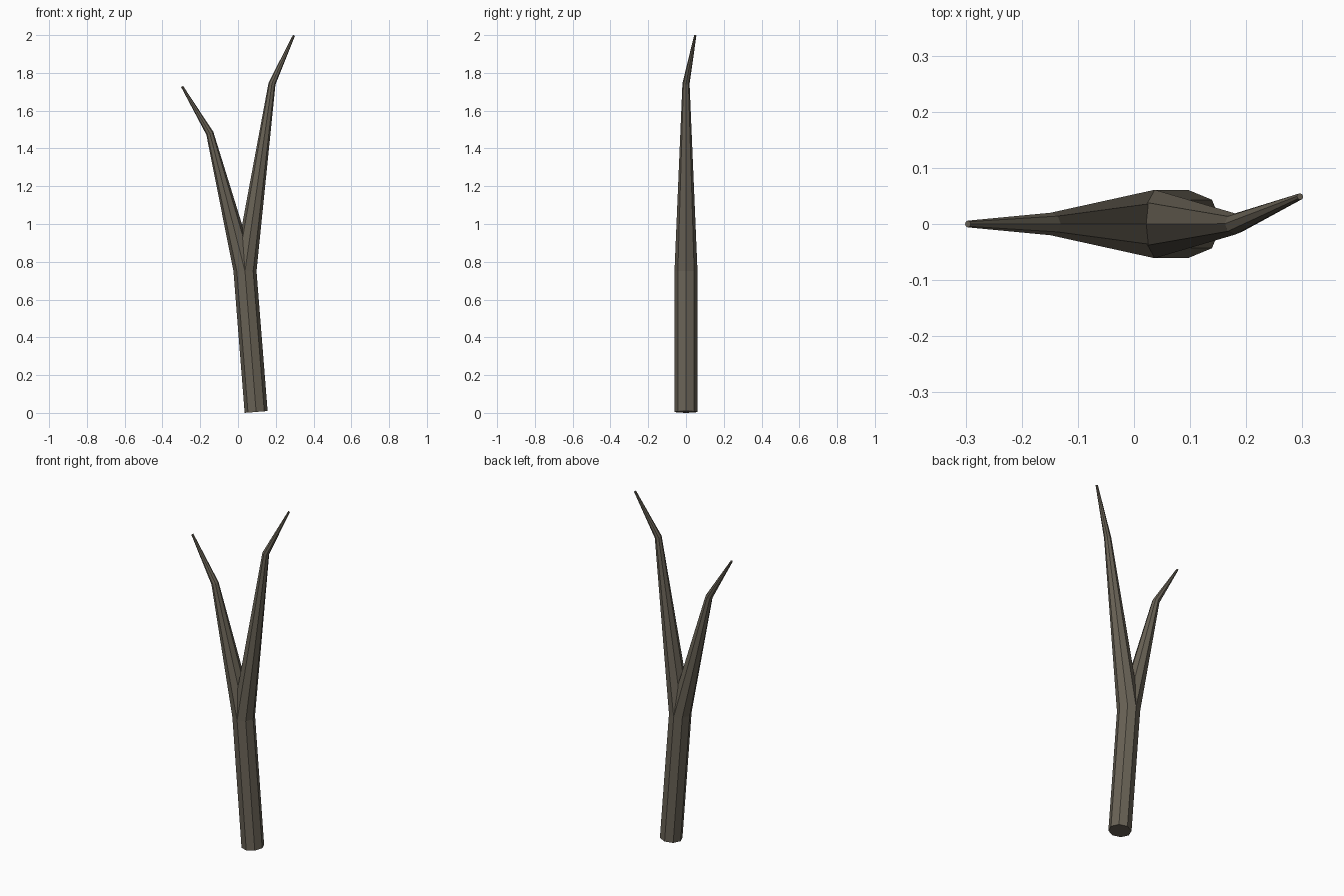
import bpy, bmesh, math
from mathutils import Vector

if "Cube" in bpy.data.objects:
    bpy.data.objects.remove(bpy.data.objects["Cube"])

SIDES = 8
bark = bpy.data.materials.new("bark")
bark.diffuse_color = (0.14, 0.122, 0.092, 1)
bark.use_nodes = True
bark.node_tree.nodes["Principled BSDF"].inputs["Base Color"].default_value = bark.diffuse_color


def limb(name, path, start_dir=None, flat_at=None):
    """Tapered eight-sided tube through (x, y, z, radius) points, mitred at bends."""
    pts = [Vector(p[:3]) for p in path]
    dirs = [(b - a).normalized() for a, b in zip(pts, pts[1:])]
    bm = bmesh.new()
    rings = []
    for i, p in enumerate(pts):
        n = (dirs[max(i - 1, 0)] + dirs[min(i, len(dirs) - 1)]).normalized()
        if i == flat_at:
            n = Vector((0, 0, 1))
        u = Vector((1, 0, 0))
        u = (u - n * u.dot(n)).normalized()
        v = n.cross(u)
        r = path[i][3]
        rings.append([bm.verts.new(p + r * (u * math.cos(a) + v * math.sin(a)))
                      for a in (2 * math.pi * k / SIDES for k in range(SIDES))])
    for lo, hi in zip(rings, rings[1:]):
        for k in range(SIDES):
            j = (k + 1) % SIDES
            bm.faces.new((lo[k], lo[j], hi[j], hi[k]))
    if flat_at != 0:
        bm.faces.new(rings[0][::-1])
    bm.faces.new(rings[-1])
    me = bpy.data.meshes.new(name)
    bm.to_mesh(me)
    bm.free()
    me.materials.append(bark)
    ob = bpy.data.objects.new(name, me)
    bpy.context.collection.objects.link(ob)
    return ob


fork = (0.037, 0, 0.75, 0.061)

# Trunk continuing into the taller right branch
limb("trunk_and_right_branch",
     [(0.096, 0, 0.005, 0.061), fork, (0.18, 0, 1.743, 0.019), (0.296, 0.049, 1.998, 0.006)],
     flat_at=1)

# Shorter left branch growing from the fork
limb("left_branch",
     [fork, (-0.149, 0, 1.48, 0.02), (-0.296, 0, 1.728, 0.006)],
     flat_at=0)
